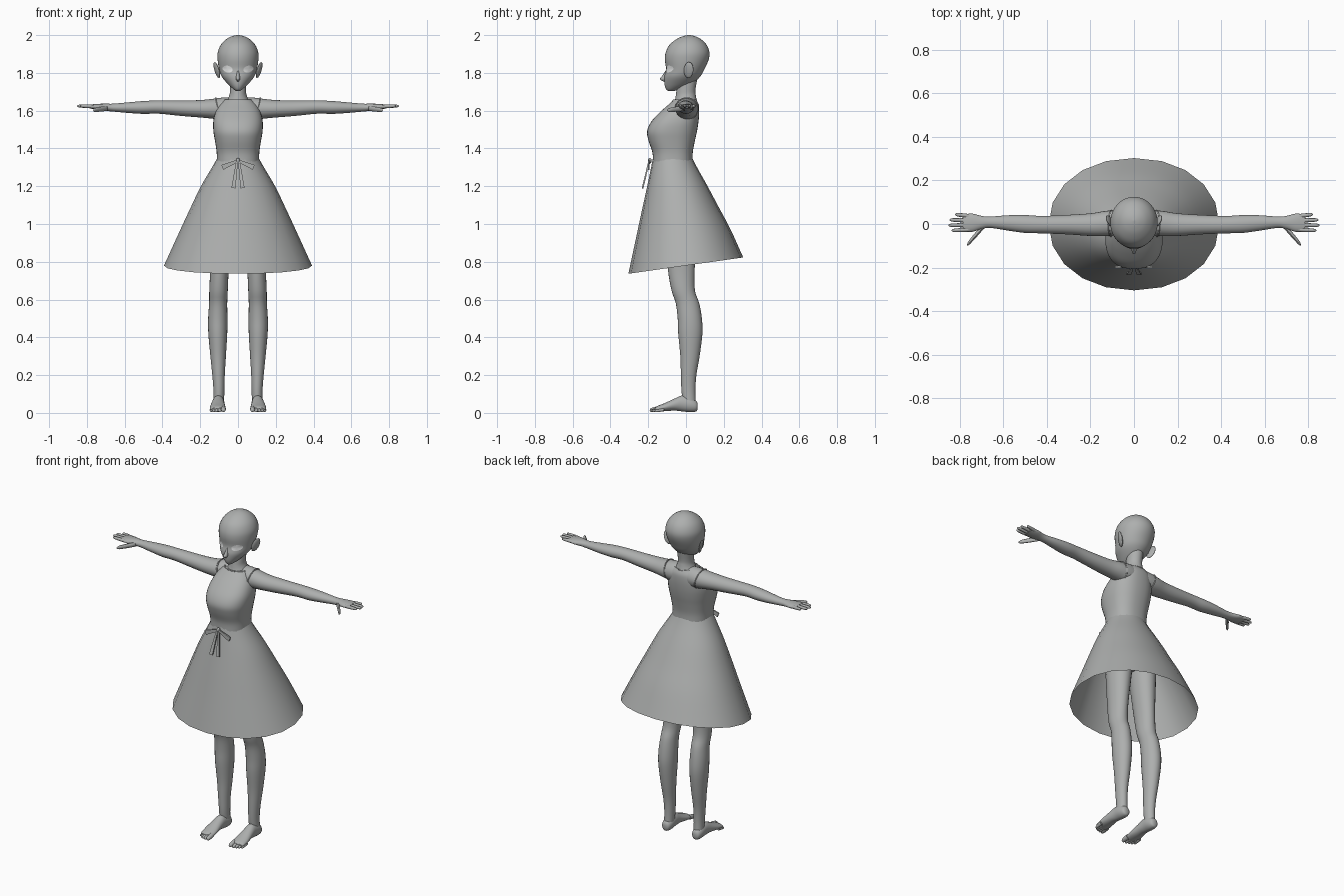
import bpy, bmesh
from math import sin, cos, pi, copysign, radians
from mathutils import Vector, Matrix
from mathutils.bvhtree import BVHTree

default_cube = bpy.data.objects.get("Cube")
if default_cube:
    bpy.data.objects.remove(default_cube, do_unlink=True)


def make_material(name, colour):
    mat = bpy.data.materials.new(name)
    mat.use_nodes = True
    mat.diffuse_color = colour
    mat.node_tree.nodes["Principled BSDF"].inputs["Base Color"].default_value = colour
    return mat


grey = make_material("clay_grey", (0.42, 0.43, 0.425, 1))
pale = make_material("eye_pale", (0.78, 0.79, 0.79, 1))
parts = []


def finish(name, bm, mat=grey):
    bmesh.ops.recalc_face_normals(bm, faces=bm.faces)
    mesh = bpy.data.meshes.new(name)
    bm.to_mesh(mesh)
    bm.free()
    mesh.materials.append(mat)
    obj = bpy.data.objects.new(name, mesh)
    bpy.context.collection.objects.link(obj)
    parts.append(obj)
    return obj


def resample(rings, steps):
    """Smooth the list of sections with a Catmull-Rom spline."""
    out = []
    last = len(rings) - 1
    for i in range(last):
        a, b, c, d = (rings[min(max(k, 0), last)] for k in range(i - 1, i + 3))
        for s in range(steps):
            t = s / steps
            out.append([0.5 * (2 * q + (r - p) * t + (2 * p - 5 * q + 4 * r - w) * t * t
                               + (3 * q - p - 3 * r + w) * t ** 3)
                        for p, q, r, w in zip(a, b, c, d)])
    return out + [list(rings[-1])]


def loft(name, axis, rings, side=1, sides=24, steps=4, power=2.0, caps=True, tilt=None):
    """Each section is (position on axis, centre 1, centre 2, radius 1, radius 2)."""
    bm = bmesh.new()

    def place(p, u, v):
        co = {"x": (p, u, v), "y": (u, p, v), "z": (u, v, p)}[axis]
        return bm.verts.new((co[0] * side, co[1], co[2] - (tilt(p, co[1]) if tilt else 0)))

    loops = []
    sections = resample(rings, steps)
    for p, c1, c2, r1, r2 in sections:
        loop = []
        for k in range(sides):
            a = 2 * pi * k / sides
            u = copysign(abs(cos(a)) ** (2 / power), cos(a))
            v = copysign(abs(sin(a)) ** (2 / power), sin(a))
            loop.append(place(p, c1 + max(r1, 0.0005) * u, c2 + max(r2, 0.0005) * v))
        loops.append(loop)
    for a, b in zip(loops, loops[1:]):
        for k in range(sides):
            n = (k + 1) % sides
            bm.faces.new((a[k], a[n], b[n], b[k]))
    if caps:
        for loop in (loops[0], loops[-1]):
            bm.faces.new(loop)
    return finish(name, bm)


def upright(rows):
    """Turn (z, half width, front y, back y) rows into sections."""
    return [(z, 0, (f + b) / 2, w, (b - f) / 2) for z, w, f, b in rows]


def digit(name, axis, start, end, r, side=1):
    """Round-tipped finger or toe between two points."""
    i = "xyz".index(axis)
    rows = []
    for t, k in ((0, 0.95), (0.3, 1), (0.6, 0.92), (0.85, 0.8), (0.96, 0.5), (1, 0.05)):
        p = Vector(start).lerp(Vector(end), t)
        u, v = [p[j] for j in range(3) if j != i]
        rows.append((p[i], u, v, r * k, r * k))
    return loft(name, axis, rows, side, sides=10, steps=2)


def blob(name, centre, size, turn=(0, 0, 0)):
    bm = bmesh.new()
    bmesh.ops.create_uvsphere(bm, u_segments=20, v_segments=12, radius=1)
    rot = [Matrix.Rotation(radians(a), 4, ax) for a, ax in zip(turn, "XYZ")]
    bm.transform(Matrix.Translation(centre) @ rot[2] @ rot[1] @ rot[0]
                 @ Matrix.Diagonal((*size, 1)))
    return finish(name, bm)


def trim(name, centre, u, v, r=0.004):
    """Thin elliptical cord following the vectors u and v."""
    bm = bmesh.new()
    centre, u, v = Vector(centre), Vector(u), Vector(v)
    n = u.cross(v).normalized()
    loops = []
    for k in range(32):
        a = 2 * pi * k / 32
        d = u * cos(a) + v * sin(a)
        e = d.normalized()
        loops.append([bm.verts.new(centre + d + r * (e * cos(b * pi / 3) + n * sin(b * pi / 3)))
                      for b in range(6)])
    for k in range(32):
        a, b = loops[k], loops[(k + 1) % 32]
        for j in range(6):
            bm.faces.new((a[j], a[(j + 1) % 6], b[(j + 1) % 6], b[j]))
    return finish(name, bm)


def ribbon(name, start, end, w0, w1):
    """Flat tapered strip with a little thickness."""
    a, b = Vector(start), Vector(end)
    across = (b - a).cross(Vector((0, 1, 0))).normalized()
    depth = Vector((0, 0.004, 0))
    bm = bmesh.new()
    for p, w in ((a, w0), (b, w1)):
        for s in (-1, 1):
            for d in (-1, 1):
                bm.verts.new(p + across * w * s + depth * d)
    bmesh.ops.convex_hull(bm, input=bm.verts)
    return finish(name, bm)


# Head, nose and neck
head = loft("head", "z", upright([
    (1.705, 0.012, -0.095, -0.06), (1.715, 0.026, -0.106, -0.03), (1.74, 0.053, -0.114, 0.03),
    (1.78, 0.086, -0.115, 0.075), (1.82, 0.1, -0.106, 0.098), (1.87, 0.108, -0.112, 0.12),
    (1.91, 0.107, -0.107, 0.124), (1.95, 0.09, -0.086, 0.108), (1.98, 0.06, -0.048, 0.077),
    (1.995, 0.029, -0.013, 0.045), (2.0, 0.002, 0.014, 0.018)]), sides=40)
loft("nose", "z", upright([(1.755, 0.004, -0.12, -0.1), (1.767, 0.011, -0.138, -0.1),
                           (1.785, 0.009, -0.126, -0.1), (1.815, 0.004, -0.106, -0.09)]), sides=12)
loft("neck", "z", upright([(1.6, 0.085, -0.08, 0.065), (1.65, 0.06, -0.06, 0.058),
                           (1.68, 0.046, -0.054, 0.052), (1.71, 0.043, -0.05, 0.05),
                           (1.78, 0.045, -0.04, 0.062)]))

# Dress bodice, neckline, hidden hips and flared skirt with a tilted hem
loft("bodice", "z", upright([
    (1.33, 0.112, -0.175, 0.035), (1.38, 0.113, -0.178, 0.036), (1.44, 0.122, -0.198, 0.047),
    (1.49, 0.13, -0.206, 0.058), (1.54, 0.131, -0.185, 0.066), (1.59, 0.12, -0.14, 0.07),
    (1.63, 0.1, -0.095, 0.068), (1.655, 0.076, -0.068, 0.056)]), sides=36, power=2.4)
trim("neckline", (0, -0.006, 1.655), (0.075, 0, 0), (0, 0.061, 0))
loft("hips", "z", upright([(1.02, 0.11, -0.11, 0.05), (1.1, 0.15, -0.13, 0.07),
                           (1.2, 0.145, -0.14, 0.07), (1.34, 0.105, -0.165, 0.03)]))
loft("skirt", "z", upright([
    (1.345, 0.112, -0.176, 0.036), (1.3, 0.138, -0.185, 0.058), (1.2, 0.197, -0.207, 0.112),
    (1.08, 0.255, -0.235, 0.172), (0.95, 0.315, -0.265, 0.235), (0.78, 0.392, -0.305, 0.303)]),
    sides=20, power=2.1, caps=False, tilt=lambda z, y: 0.142 * y * (1.345 - z) / 0.565 * -1)

# Ribbon bow at the waist
blob("bow_knot", (0, -0.192, 1.335), (0.011, 0.01, 0.014))

surface = BVHTree.FromPolygons([v.co for v in head.data.vertices],
                               [p.vertices[:] for p in head.data.polygons])

for side, label in ((1, "left_"), (-1, "right_")):
    # Bow loop and tail
    ribbon(label + "bow_loop", (0, -0.195, 1.335), (0.083 * side, -0.198, 1.3), 0.006, 0.014)
    ribbon(label + "bow_tail", (0.006 * side, -0.197, 1.325), (0.024 * side, -0.23, 1.19),
           0.005, 0.011)

    # Ear
    blob(label + "ear", (0.112 * side, 0.014, 1.815), (0.009, 0.027, 0.044),
         (-12, 14 * side, -22 * side))

    # Eye plate wrapped on the face
    bm = bmesh.new()
    rim = []
    for k in range(20):
        a = 2 * pi * k / 20
        rim.append((0.055 + 0.027 * cos(a), 1.82 + 0.018 * sin(a) + 0.004 * cos(a)))
    verts = []
    for x, z in [(0.055, 1.82)] + rim:
        hit = surface.ray_cast(Vector((x * side, -1, z)), Vector((0, 1, 0)))[0]
        verts.append(bm.verts.new(hit - Vector((0, 0.003, 0))))
    for k in range(20):
        tri = [verts[0], verts[1 + k], verts[1 + (k + 1) % 20]]
        bm.faces.new(tri if side > 0 else tri[::-1])
    finish(label + "eye", bm, pale)

    # Arm from the shoulder to the palm, with armhole edging
    loft(label + "arm", "x", [
        (0, 0.01, 1.612, 0.05, 0.055), (0.07, 0.006, 1.61, 0.058, 0.06),
        (0.13, 0.002, 1.61, 0.058, 0.053), (0.2, -0.003, 1.61, 0.052, 0.046),
        (0.3, -0.003, 1.613, 0.045, 0.041), (0.42, -0.003, 1.619, 0.04, 0.035),
        (0.5, 0, 1.617, 0.041, 0.034), (0.58, 0.005, 1.616, 0.035, 0.028),
        (0.66, 0.008, 1.616, 0.026, 0.021), (0.7, 0.007, 1.618, 0.03, 0.019),
        (0.745, 0.006, 1.62, 0.042, 0.016), (0.785, 0.005, 1.622, 0.038, 0.01)], side)
    trim(label + "armhole", (0.105 * side, 0.003, 1.61), (0, 0.059, 0), (0.012 * side, 0, 0.057))

    # Fingers and thumb
    for name, y0, y1, tip in (("index", -0.026, -0.03, 0.838), ("middle", -0.005, -0.006, 0.853),
                              ("ring", 0.016, 0.019, 0.848), ("little", 0.036, 0.044, 0.822)):
        digit(label + name + "_finger", "x", (0.755, y0, 1.621), (tip, y1, 1.625), 0.0098, side)
    digit(label + "thumb", "x", (0.69, -0.008, 1.613), (0.767, -0.096, 1.602), 0.014, side)

    # Leg
    loft(label + "leg", "z", [
        (0.05, 0.102, 0.018, 0.028, 0.034), (0.12, 0.101, 0.013, 0.029, 0.037),
        (0.2, 0.103, 0.014, 0.033, 0.041), (0.3, 0.105, 0.021, 0.041, 0.051),
        (0.42, 0.107, 0.023, 0.05, 0.064), (0.5, 0.107, 0.02, 0.051, 0.064),
        (0.58, 0.105, 0.008, 0.048, 0.062), (0.65, 0.103, -0.015, 0.049, 0.062),
        (0.76, 0.098, -0.025, 0.05, 0.071), (0.92, 0.09, -0.028, 0.062, 0.082),
        (1.1, 0.082, -0.03, 0.074, 0.092), (1.2, 0.078, -0.035, 0.06, 0.08)], side)

    # Foot and toes
    loft(label + "foot", "y", [
        (0.062, 0.103, 0.036, 0.01, 0.012), (0.054, 0.103, 0.036, 0.024, 0.028),
        (0.025, 0.103, 0.043, 0.032, 0.039), (-0.02, 0.104, 0.05, 0.032, 0.042),
        (-0.06, 0.106, 0.044, 0.035, 0.032), (-0.11, 0.107, 0.031, 0.041, 0.022),
        (-0.15, 0.107, 0.022, 0.04, 0.015), (-0.163, 0.107, 0.019, 0.034, 0.009)], side)
    for k, (x, tip, r) in enumerate(((0.077, -0.192, 0.014), (0.097, -0.19, 0.0105),
                                     (0.113, -0.184, 0.01), (0.128, -0.177, 0.0095),
                                     (0.141, -0.166, 0.009))):
        digit(label + "toe_" + "abcde"[k], "y", (x, tip + 0.05, r + 0.009), (x, tip, r), r, side)

# Smooth shading with sharp creases kept
bpy.ops.object.select_all(action="DESELECT")
for obj in parts:
    obj.select_set(True)
bpy.context.view_layer.objects.active = head
bpy.ops.object.shade_smooth_by_angle(angle=radians(50))
